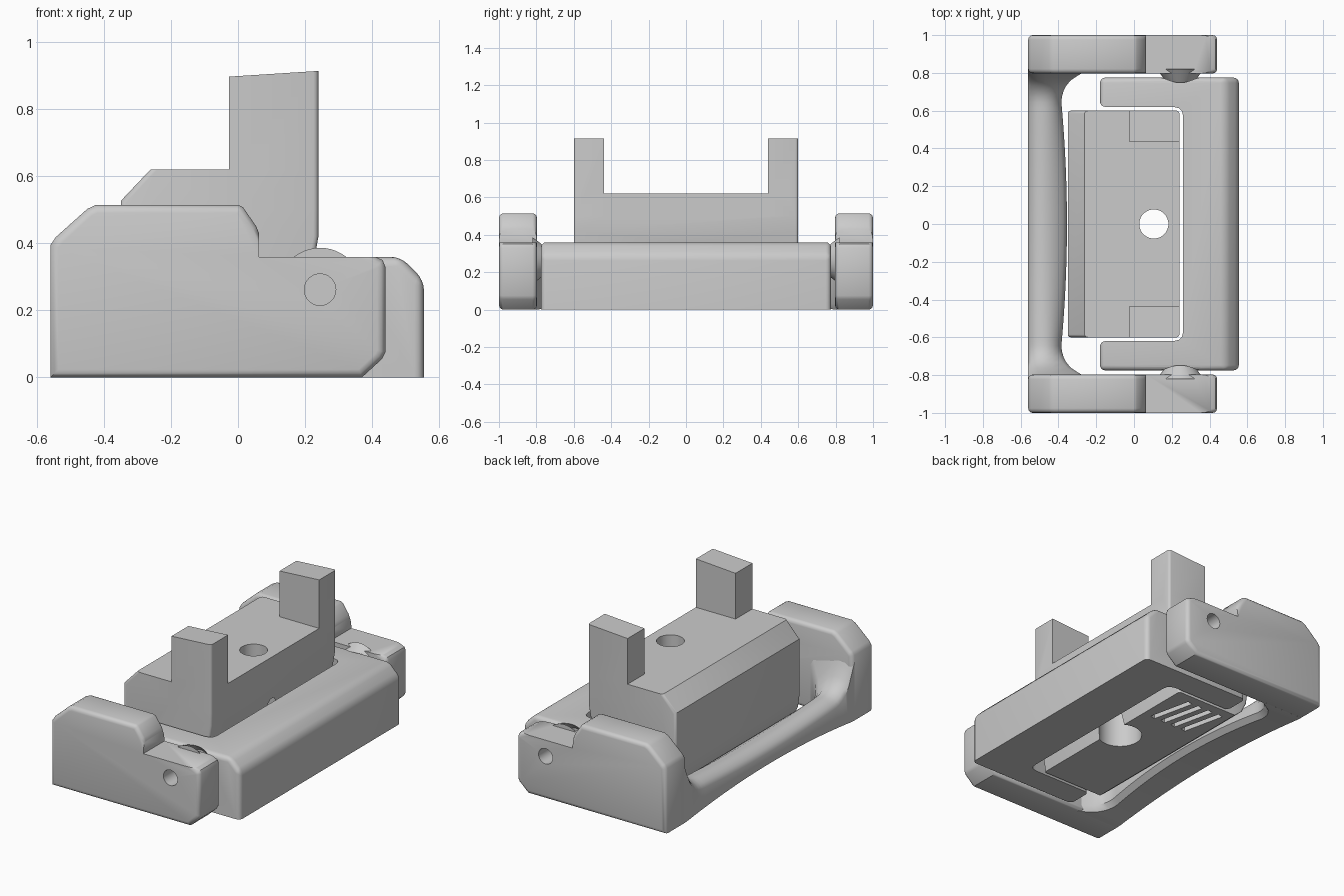
import bpy, bmesh, math
from mathutils import Matrix, Vector

if "Cube" in bpy.data.objects:
    bpy.data.objects.remove(bpy.data.objects["Cube"], do_unlink=True)

grey = bpy.data.materials.new("plain grey")
grey.use_nodes = True
COL = (0.6, 0.6, 0.6, 1)
grey.diffuse_color = COL
grey.node_tree.nodes["Principled BSDF"].inputs["Base Color"].default_value = COL


def finish(bm, name):
    bmesh.ops.recalc_face_normals(bm, faces=bm.faces)
    me = bpy.data.meshes.new(name)
    bm.to_mesh(me)
    bm.free()
    ob = bpy.data.objects.new(name, me)
    bpy.context.collection.objects.link(ob)
    me.materials.append(grey)
    return ob


def activate(ob):
    bpy.ops.object.select_all(action='DESELECT')
    ob.select_set(True)
    bpy.context.view_layer.objects.active = ob


def smooth(ob, angle=32):
    activate(ob)
    bpy.ops.object.shade_smooth_by_angle(angle=math.radians(angle))


def boolean(ob, tool, op='DIFFERENCE'):
    mod = ob.modifiers.new("cut", 'BOOLEAN')
    mod.operation, mod.object, mod.solver = op, tool, 'EXACT'
    activate(ob)
    bpy.ops.object.modifier_apply(modifier=mod.name)
    bpy.data.objects.remove(tool, do_unlink=True)


def prism(points, vec):
    """Extrude a closed outline of 3D points along vec."""
    bm = bmesh.new()
    face = bm.faces.new([bm.verts.new(p) for p in points])
    ext = bmesh.ops.extrude_face_region(bm, geom=[face])
    bmesh.ops.translate(bm, vec=vec,
                        verts=[v for v in ext["geom"] if isinstance(v, bmesh.types.BMVert)])
    bmesh.ops.recalc_face_normals(bm, faces=bm.faces)
    return bm


def side_prism(profile, y0, y1):
    return prism([(x, y0, z) for x, z in profile], (0, y1 - y0, 0))


def bevel(bm, test, width, seg):
    edges = [e for e in bm.edges if test(e.verts[0].co, e.verts[1].co)]
    bmesh.ops.bevel(bm, geom=edges, offset=width, segments=seg, profile=0.5,
                    affect='EDGES', clamp_overlap=True)


def cone(name, a, b, r1, r2, seg=48):
    """Cone or cylinder from point a (radius r1) to point b (radius r2)."""
    a, b = Vector(a), Vector(b)
    bm = bmesh.new()
    rot = (b - a).to_track_quat('Z', 'Y').to_matrix().to_4x4()
    bmesh.ops.create_cone(bm, cap_ends=True, segments=seg, radius1=r1, radius2=r2,
                          depth=(b - a).length, matrix=Matrix.Translation((a + b) / 2) @ rot)
    return finish(bm, name)


def box(name, c, size, turn=0):
    bm = bmesh.new()
    bmesh.ops.create_cube(bm, size=1, matrix=Matrix.Translation(c)
                          @ Matrix.Rotation(turn, 4, 'Z') @ Matrix.Diagonal((*size, 1)))
    return finish(bm, name)


# Side arms of the lever, with conical pivots and pin holes
ARM = [(-.56, 0), (-.56, .395), (-.545, .418), (-.45, .503), (-.425, .515), (0, .515),
       (.015, .508), (.055, .45), (.063, .43), (.063, .36), (.41, .36), (.432, .35),
       (.44, .33), (.44, .075), (.43, .055), (.37, 0)]
PX, PZ = .245, .262
for s, side in ((-1, "right"), (1, "left")):
    bm = side_prism(ARM, s * .797, s)
    bevel(bm, lambda p, q: abs(p.y - q.y) < 1e-4
          and not (abs(p.z - .36) < .002 and abs(q.z - .36) < .002)
          and not (p.x > .06 and q.x > .06 and min(p.z, q.z) > .33 and max(p.x, q.x) < .07),
          .024, 3)
    arm = finish(bm, side + "_arm")
    boolean(arm, cone("pivot", (PX, s * .82, PZ), (PX, s * .735, PZ), .125, .06), 'UNION')
    boolean(arm, cone("pin_hole", (PX, s * 1.1, PZ), (PX, s * .76, PZ), .047, .047))
    smooth(arm)

# Rear grip bar: arched underneath, flaring into the arms
bm = bmesh.new()
rows = []
N = 56
for i in range(N + 1):
    y = -.82 + 1.64 * i / N
    a = min(abs(y), .8)
    t = max(0, (a - .64) / .16)
    flare = 1 - math.sqrt(max(0, 1 - t * t))
    inner = -.355 - .03 * min(1, a / .65) ** 2 + .145 * flare
    top = .165 + .035 * (a / .8) ** 2 + .2 * flare
    low = .05 * max(0, 1 - (a / .8) ** 2)
    sec = [(-.56, low), (-.56, top - .045), (-.545, top - .02), (-.51, top), (-.47, top + .003),
           (-.43, top - .01), (inner - .02, top - .04), (inner, top - .075), (inner, low + .03),
           (inner - .03, low)]
    rows.append([bm.verts.new((x, y, z)) for x, z in sec])
for r0, r1 in zip(rows, rows[1:]):
    for k in range(len(r0)):
        j = (k + 1) % len(r0)
        bm.faces.new((r0[k], r0[j], r1[j], r1[k]))
bm.faces.new(rows[0])
bm.faces.new(rows[-1])
smooth(finish(bm, "rear_grip_bar"), 40)

# U-shaped frame with a chamfered front edge and conical pivot sockets
half = [(.555, .775), (-.18, .775), (-.18, .62), (.21, .62), (.24, .612), (.254, .597), (.26, .57)]
outline = half + [(x, -y) for x, y in reversed(half)]
bm = prism([(x, y, 0) for x, y in outline], (0, 0, .36))
bevel(bm, lambda p, q: min(p.x, q.x) > .55 and min(p.z, q.z) > .35, .07, 1)


def outer(v):
    return abs(v.y) > .774 or v.x < -.179 or v.x > .48


bevel(bm, lambda p, q: outer(p) and outer(q) and max(p.z, q.z) > .2
      and (min(p.z, q.z) > .2 or (p - q).to_2d().length < 1e-3), .028, 4)
frame = finish(bm, "u_frame")
for s in (-1, 1):
    boolean(frame, cone("socket", (PX, s * .80, PZ), (PX, s * .71, PZ), .15, .06))
smooth(frame)

# Centre block: chamfered body plus two upright posts
BODY = [(-.25, 0), (-.31, .05), (-.34, .11), (-.35, .18), (-.35, .527), (-.262, .62),
        (.24, .62), (.24, .42), (.165, 0)]
bm = side_prism(BODY, -.6, .6)
bevel(bm, lambda p, q: abs(p.y - q.y) < 1e-4 and (max(p.x, q.x) < -.26 or min(p.x, q.x) > .16),
      .015, 3)
block = finish(bm, "centre_block")
POST = [(-.027, .5), (-.027, .898), (.24, .915), (.24, .5)]
for s in (-1, 1):
    bm = side_prism(POST, s * .438, s * .6)
    bevel(bm, lambda p, q: p.x > .23 and q.x > .23 and abs(p.y) > .59 and abs(q.y) > .59, .015, 3)
    boolean(block, finish(bm, "post"), 'UNION')

# Screw hole with a wide bore from below, and slanted grooves underneath
boolean(block, cone("screw_hole", (.105, 0, -.1), (.105, 0, .8), .077, .077))
boolean(block, cone("bore", (.105, 0, -.1), (.105, 0, .36), .125, .125))
for i in range(4):
    boolean(block, box("groove", (-.16 + .075 * i, .41, 0), (.035, .27, .08), .22))
smooth(block)
